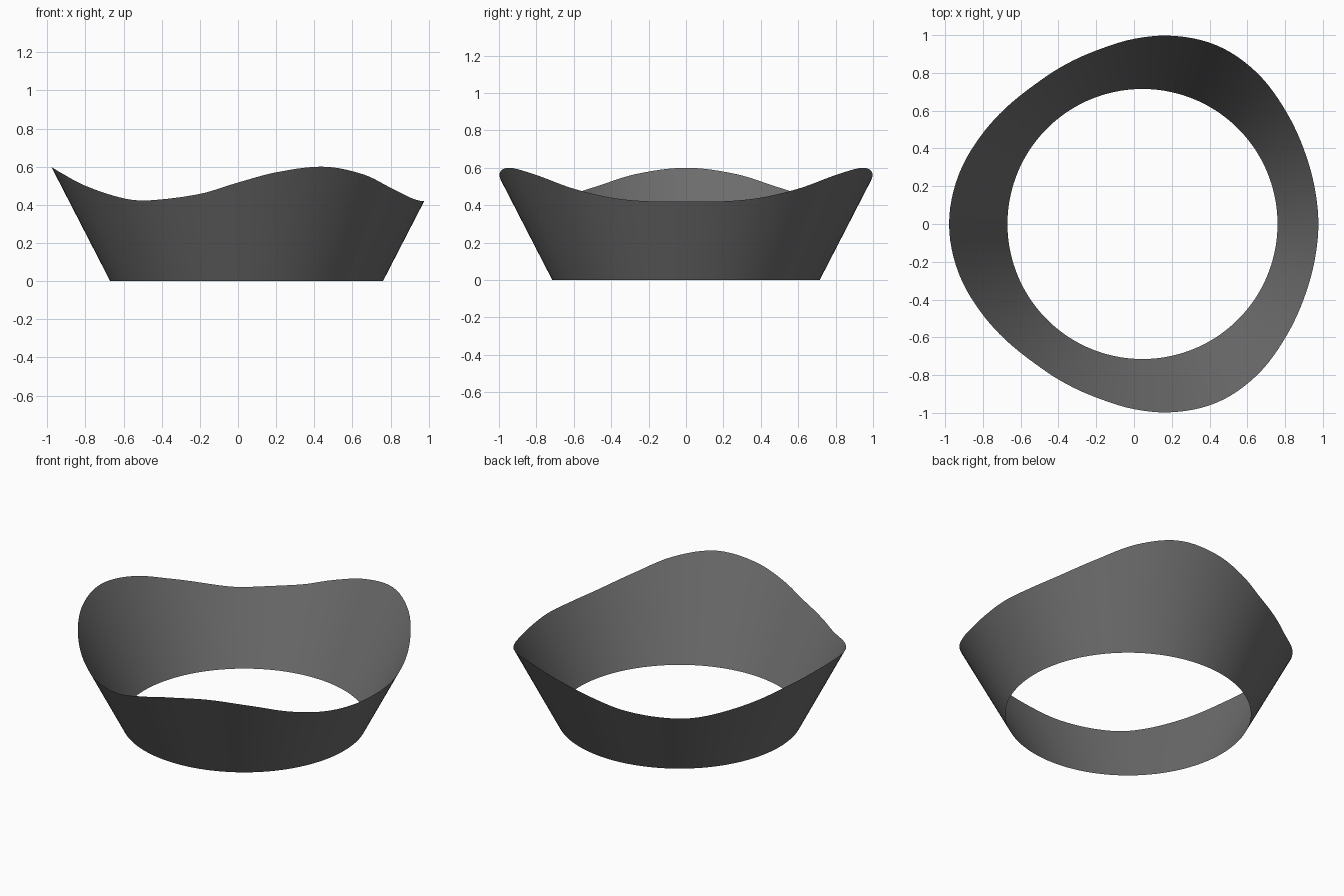
import bpy, bmesh, math

if "Cube" in bpy.data.objects:
    bpy.data.objects.remove(bpy.data.objects["Cube"])

BASE_R, FLARE, CENTRE_X = 0.715, 0.515, 0.045   # cone: radius grows by FLARE per unit of height
SEGMENTS, ROWS = 144, 4

# Rim height against angle (degrees from +x), mirrored in y
RIM = [(0, .42), (12.5, .421), (25, .44), (39, .491), (53, .562), (67, .6),
       (81, .571), (92.6, .517), (105, .457), (123.6, .423), (133.3, .434),
       (150.4, .50), (165, .568), (180, .6)]
KNOTS = [(-RIM[1][0], RIM[1][1])] + RIM + [(360 - RIM[-2][0], RIM[-2][1])]


def rim_height(angle):
    """Smooth cubic through the rim points."""
    a = math.degrees(angle) % 360
    a = min(a, 360 - a)
    i = 1
    while i < len(KNOTS) - 3 and a > KNOTS[i + 1][0]:
        i += 1
    (a0, z0), (a1, z1), (a2, z2), (a3, z3) = KNOTS[i - 1:i + 3]
    h = a2 - a1
    m1 = (z2 - z0) / (a2 - a0) * h
    m2 = (z3 - z1) / (a3 - a1) * h
    t = (a - a1) / h
    return ((2*t**3 - 3*t**2 + 1) * z1 + (t**3 - 2*t**2 + t) * m1
            + (3*t**2 - 2*t**3) * z2 + (t**3 - t**2) * m2)


# Open flared band with a wavy rim
bm = bmesh.new()
columns = []
for s in range(SEGMENTS):
    ang = 2 * math.pi * s / SEGMENTS
    top = rim_height(ang)
    column = []
    for k in range(ROWS + 1):
        z = top * k / ROWS
        r = BASE_R + FLARE * z
        column.append(bm.verts.new((CENTRE_X + r * math.cos(ang), r * math.sin(ang), z)))
    columns.append(column)
for s in range(SEGMENTS):
    a, b = columns[s], columns[(s + 1) % SEGMENTS]
    for k in range(ROWS):
        bm.faces.new((a[k], b[k], b[k + 1], a[k + 1])).smooth = True

mesh = bpy.data.meshes.new("wavy_band")
bm.to_mesh(mesh)
bm.free()
band = bpy.data.objects.new("wavy_band", mesh)
bpy.context.collection.objects.link(band)

grey = bpy.data.materials.new("dark_grey")
grey.diffuse_color = (0.15, 0.15, 0.15, 1)
grey.use_nodes = True
grey.node_tree.nodes["Principled BSDF"].inputs["Base Color"].default_value = grey.diffuse_color
mesh.materials.append(grey)
